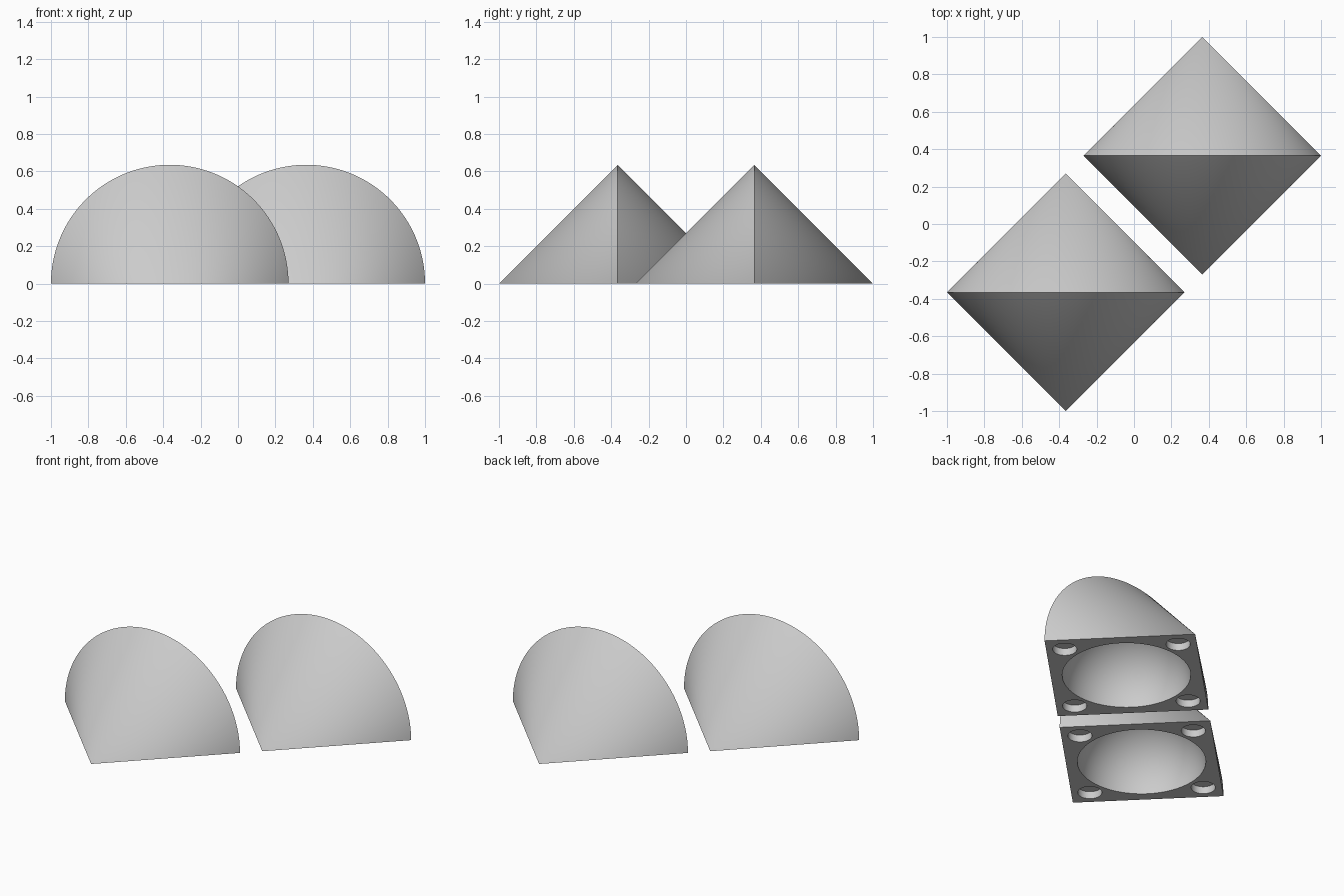
import bpy, bmesh, math
from mathutils import Matrix

if "Cube" in bpy.data.objects:
    bpy.data.objects.remove(bpy.data.objects["Cube"])

R = 0.635             # rim radius, also half length of the double cone
OFFSET = 0.365        # centre of each half along x and y
BOWL_R = 0.382        # hollow inside
POCKET_R, POCKET_DEPTH, POCKET_POS = 0.072, 0.047, 0.478
SEGMENTS = 96

grey = bpy.data.materials.new("light grey")
grey.diffuse_color = (0.6, 0.6, 0.6, 1)
grey.use_nodes = True
grey.node_tree.nodes["Principled BSDF"].inputs["Base Color"].default_value = grey.diffuse_color


def to_object(name, bm):
    bmesh.ops.recalc_face_normals(bm, faces=bm.faces)
    mesh = bpy.data.meshes.new(name)
    bm.to_mesh(mesh)
    bm.free()
    mesh.materials.append(grey)
    obj = bpy.data.objects.new(name, mesh)
    bpy.context.collection.objects.link(obj)
    return obj


def half_double_cone(name):
    # Half-circle rim joined to a front and a back tip, closed by a square base
    bm = bmesh.new()
    rim = [bm.verts.new((R * math.cos(a), 0, R * math.sin(a) if 0 < i < SEGMENTS else 0))
           for i in range(SEGMENTS + 1) for a in [math.pi * i / SEGMENTS]]
    front, back = bm.verts.new((0, -R, 0)), bm.verts.new((0, R, 0))
    for a, b in zip(rim, rim[1:]):
        bm.faces.new((a, b, front))
        bm.faces.new((b, a, back))
    bm.faces.new((front, rim[0], back, rim[-1]))
    return to_object(name, bm)


def hollow_cutter():
    # Round bowl and four corner pockets
    bm = bmesh.new()
    bmesh.ops.create_uvsphere(bm, u_segments=64, v_segments=32, radius=BOWL_R,
                              matrix=Matrix.Translation((0, 0, -0.003)))
    depth = POCKET_DEPTH + 0.1
    for x, y in ((1, 0), (-1, 0), (0, 1), (0, -1)):
        bmesh.ops.create_cone(bm, cap_ends=True, segments=32, radius1=POCKET_R,
                              radius2=POCKET_R, depth=depth,
                              matrix=Matrix.Translation((x * POCKET_POS, y * POCKET_POS,
                                                         POCKET_DEPTH - depth / 2)))
    return to_object("hollow_cutter", bm)


cutter = hollow_cutter()
cutter.hide_render = True

for name, side in (("front_left_half", -1), ("back_right_half", 1)):
    half = half_double_cone(name)
    mod = half.modifiers.new("hollows", 'BOOLEAN')
    mod.operation, mod.solver, mod.object = 'DIFFERENCE', 'EXACT', cutter
    bpy.ops.object.select_all(action='DESELECT')
    half.select_set(True)
    bpy.context.view_layer.objects.active = half
    bpy.ops.object.modifier_apply(modifier=mod.name)
    bpy.ops.object.shade_smooth_by_angle(angle=math.radians(30))
    half.location = (side * OFFSET, side * OFFSET, 0)

bpy.data.objects.remove(cutter)
